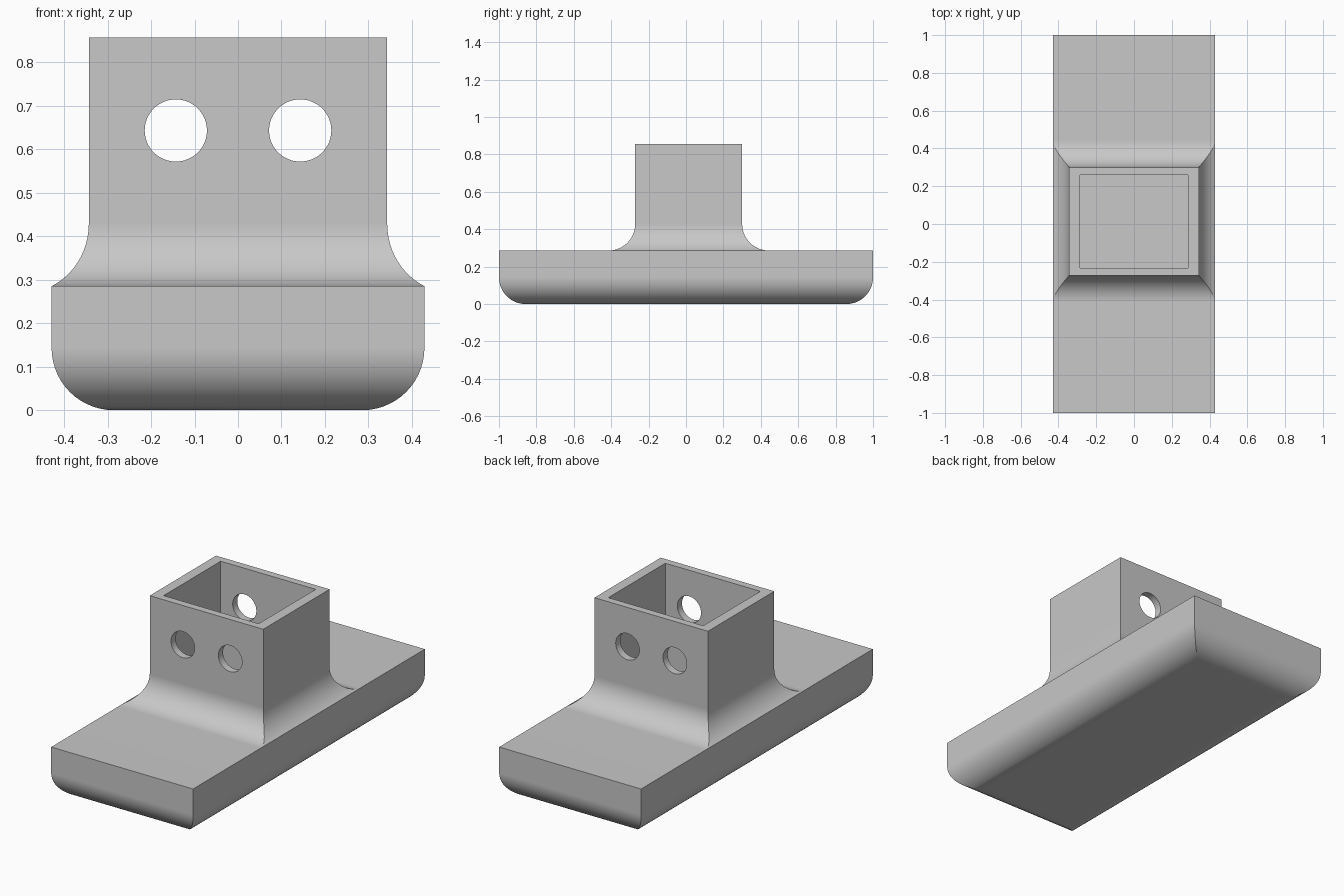
import bpy, bmesh
from math import sin, cos, acos, pi

cube = bpy.data.objects.get("Cube")
if cube:
    bpy.data.objects.remove(cube, do_unlink=True)

grey = bpy.data.materials.new("plain_grey")
grey.use_nodes = True
colour = (0.58, 0.58, 0.58, 1)
grey.diffuse_color = colour
grey.node_tree.nodes["Principled BSDF"].inputs["Base Color"].default_value = colour

HALF_X, HALF_Y, FOOT_TOP = 0.4286, 1.0, 0.2857   # foot block
ROUND, STEPS = 0.143, 14                         # edge radius
SOCKET_X, SOCKET_Y, TOP = 0.343, 0.286, 0.857    # socket block
OFFSET = 0.0143                                  # socket shift towards the back
INNER_X, INNER_Y = 0.287, 0.246                  # socket cavity

# Each ring is a level rectangle: half width, half depth, y centre, height
rings = []

# Foot: rounded lower edges, upright sides
for i in range(STEPS + 1):
    a = pi / 2 * i / STEPS
    inset = ROUND * (1 - sin(a))
    rings.append((HALF_X - inset, HALF_Y - inset, 0, ROUND * (1 - cos(a))))
rings.append((HALF_X, HALF_Y, 0, FOOT_TOP))

# Concave flare from the foot up into the socket walls, tighter on the sides
spread = HALF_X - SOCKET_X - 0.001
side_radius = 0.15
side_sweep = acos(1 - spread / side_radius)
side_height = side_radius * sin(side_sweep)
for i in range(STEPS + 1):
    a = pi / 2 * (1 - i / STEPS)
    drop = ROUND * sin(a)
    side_drop = min(drop * side_height / ROUND, side_height)
    side = side_radius - (side_radius ** 2 - side_drop ** 2) ** 0.5
    rings.append((SOCKET_X + side, SOCKET_Y + ROUND * (1 - cos(a)), OFFSET,
                  FOOT_TOP + ROUND - drop))

# Socket walls, rim and cavity
rings += [(SOCKET_X, SOCKET_Y, OFFSET, TOP),
          (INNER_X, INNER_Y, OFFSET, TOP),
          (INNER_X, INNER_Y, OFFSET, FOOT_TOP)]


def loft(name, rings):
    bm = bmesh.new()
    loops = [[bm.verts.new((sx * hx, cy + sy * hy, z))
              for sx, sy in ((-1, -1), (1, -1), (1, 1), (-1, 1))]
             for hx, hy, cy, z in rings]
    bm.faces.new(loops[0][::-1])
    bm.faces.new(loops[-1])
    for low, high in zip(loops, loops[1:]):
        for k in range(4):
            n = (k + 1) % 4
            bm.faces.new((low[k], low[n], high[n], high[k]))
    bmesh.ops.recalc_face_normals(bm, faces=bm.faces)
    mesh = bpy.data.meshes.new(name)
    bm.to_mesh(mesh)
    bm.free()
    obj = bpy.data.objects.new(name, mesh)
    bpy.context.collection.objects.link(obj)
    mesh.materials.append(grey)
    return obj


foot = loft("socket_foot", rings)

# Pin holes through the front and back walls
for x in (-0.143, 0.143):
    bpy.ops.mesh.primitive_cylinder_add(vertices=64, radius=0.0715, depth=1,
                                        location=(x, OFFSET, 0.643),
                                        rotation=(pi / 2, 0, 0))
    cutter = bpy.context.object
    cutter.name = "pin_hole_cutter"
    cutter.hide_render = True
    cutter.data.materials.append(grey)
    bpy.ops.object.select_all(action='DESELECT')
    bpy.context.view_layer.objects.active = foot
    foot.select_set(True)
    cut = foot.modifiers.new("pin_hole", 'BOOLEAN')
    cut.operation, cut.solver, cut.object = 'DIFFERENCE', 'EXACT', cutter
    bpy.ops.object.modifier_apply(modifier=cut.name)
    bpy.data.objects.remove(cutter, do_unlink=True)

# Smooth curves, crisp edges, flat walls
bpy.ops.object.shade_smooth_by_angle(angle=pi / 9)
weighted = foot.modifiers.new("flat_walls", 'WEIGHTED_NORMAL')
weighted.keep_sharp = True
